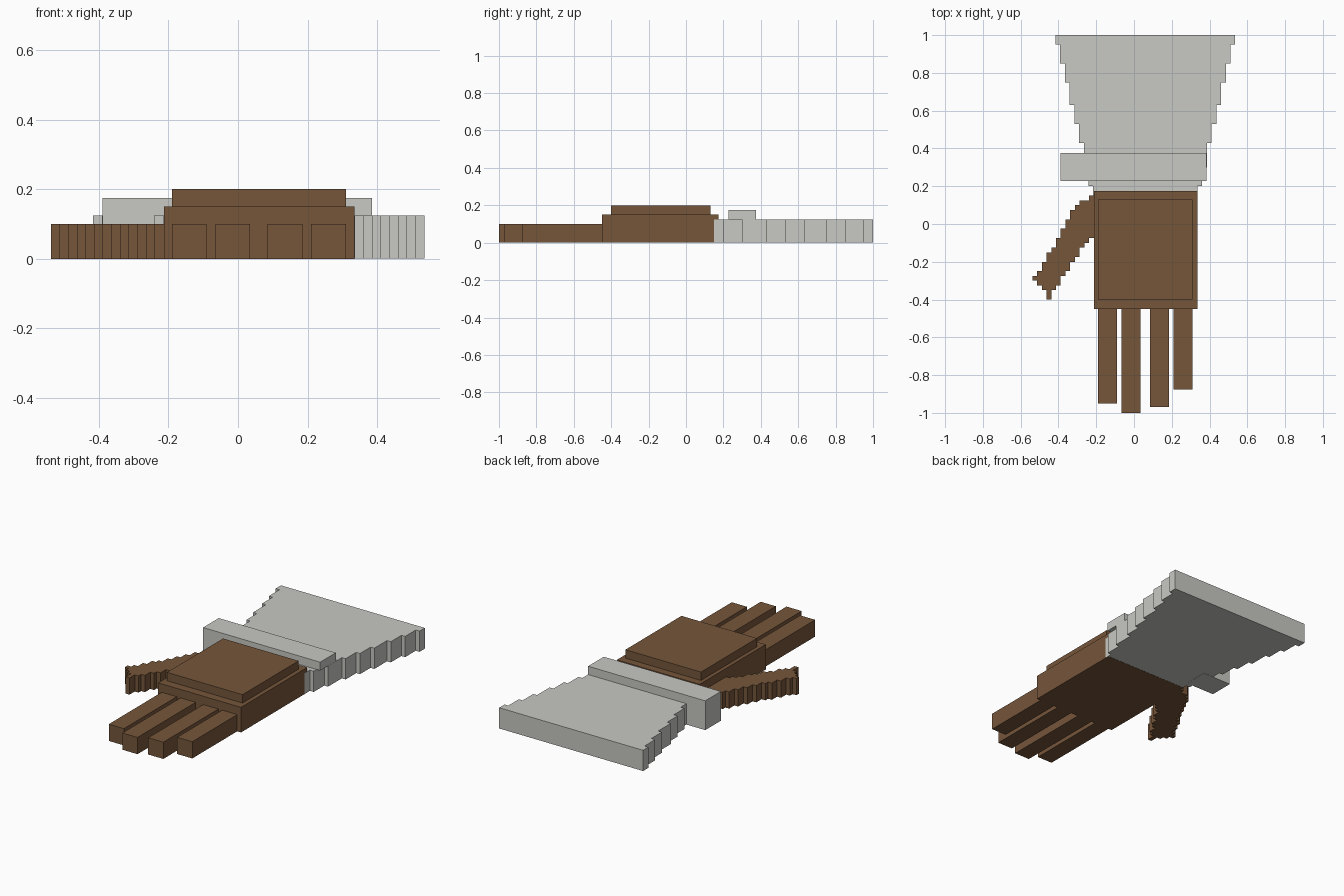
import bpy
import bmesh

cube = bpy.data.objects.get("Cube")
if cube:
    bpy.data.objects.remove(cube, do_unlink=True)


def material(name, rgb):
    m = bpy.data.materials.new(name)
    m.use_nodes = True
    m.diffuse_color = (*rgb, 1)
    m.node_tree.nodes["Principled BSDF"].inputs["Base Color"].default_value = (*rgb, 1)
    return m


BROWN = material("brown skin", (0.18, 0.093, 0.042))
GREY = material("pale grey cloth", (0.58, 0.585, 0.55))


def prism(name, outline, z0, z1, mat):
    """Extrude a flat outline upward from z0 to z1."""
    bm = bmesh.new()
    face = bm.faces.new([bm.verts.new((x, y, z0)) for x, y in outline])
    top = bmesh.ops.extrude_face_region(bm, geom=[face])["geom"]
    moved = [v for v in top if isinstance(v, bmesh.types.BMVert)]
    bmesh.ops.translate(bm, verts=moved, vec=(0, 0, z1 - z0))
    bmesh.ops.recalc_face_normals(bm, faces=bm.faces)
    mesh = bpy.data.meshes.new(name)
    bm.to_mesh(mesh)
    bm.free()
    mesh.materials.append(mat)
    obj = bpy.data.objects.new(name, mesh)
    bpy.context.collection.objects.link(obj)
    return obj


def box(name, x0, x1, y0, y1, z0, z1, mat):
    return prism(name, [(x0, y0), (x1, y0), (x1, y1), (x0, y1)], z0, z1, mat)


def stepped(edges, lows, highs):
    """Staircase outline: one low and one high limit per interval of edges."""
    low_side, high_side = [], []
    for a, b, lo, hi in zip(edges, edges[1:], lows, highs):
        low_side += [(a, lo), (b, lo)]
        high_side += [(a, hi), (b, hi)]
    points = low_side + high_side[::-1]
    return [p for i, p in enumerate(points) if p != points[i - 1]]


# Palm and raised back of the hand
box("palm", -0.213, 0.335, -0.45, 0.175, 0, 0.15, BROWN)
box("hand_back", -0.19, 0.31, -0.4, 0.13, 0.15, 0.2, BROWN)

# Fingers, each a plain bar of its own length
fingers = {"index_finger": (-0.19, -0.95), "middle_finger": (-0.065, -1.0),
           "ring_finger": (0.085, -0.97), "little_finger": (0.21, -0.875)}
for name, (x, tip) in fingers.items():
    box(name, x, x + 0.1, tip, -0.45, 0, 0.1, BROWN)

# Thumb, a slanted staircase of narrow columns
step = 0.025
thumb_top = [6, 5, 5, 4, 3, 1, -1, -3, -5, -6, -8, -10, -11]
thumb_bottom = [-3, -4, -5, -7, -8, -10, -11, -13, -14, -16, -14, -13, -12]
columns = [-0.213 - i * step for i in range(len(thumb_top) + 1)]
prism("thumb", stepped(columns, [b * step for b in thumb_bottom],
                       [t * step for t in thumb_top]), 0, 0.1, BROWN)

# Flared sleeve, widening by one step per row
rows = [0.15, 0.2, 0.3, 0.43, 0.53, 0.63, 0.75, 0.85, 0.95, 1.0]
halves = [0.276 + i * step for i in range(len(rows) - 1)]
outline = stepped(rows, [0.06 - h for h in halves], [0.06 + h for h in halves])
prism("sleeve", [(x, y) for y, x in outline], 0.001, 0.125, GREY)

# Cuff band across the wrist, hanging down on the thumb side
box("cuff_band", -0.39, 0.385, 0.227, 0.375, 0.125, 0.175, GREY)
box("cuff_side", -0.39, -0.2, 0.227, 0.375, 0, 0.125, GREY)
